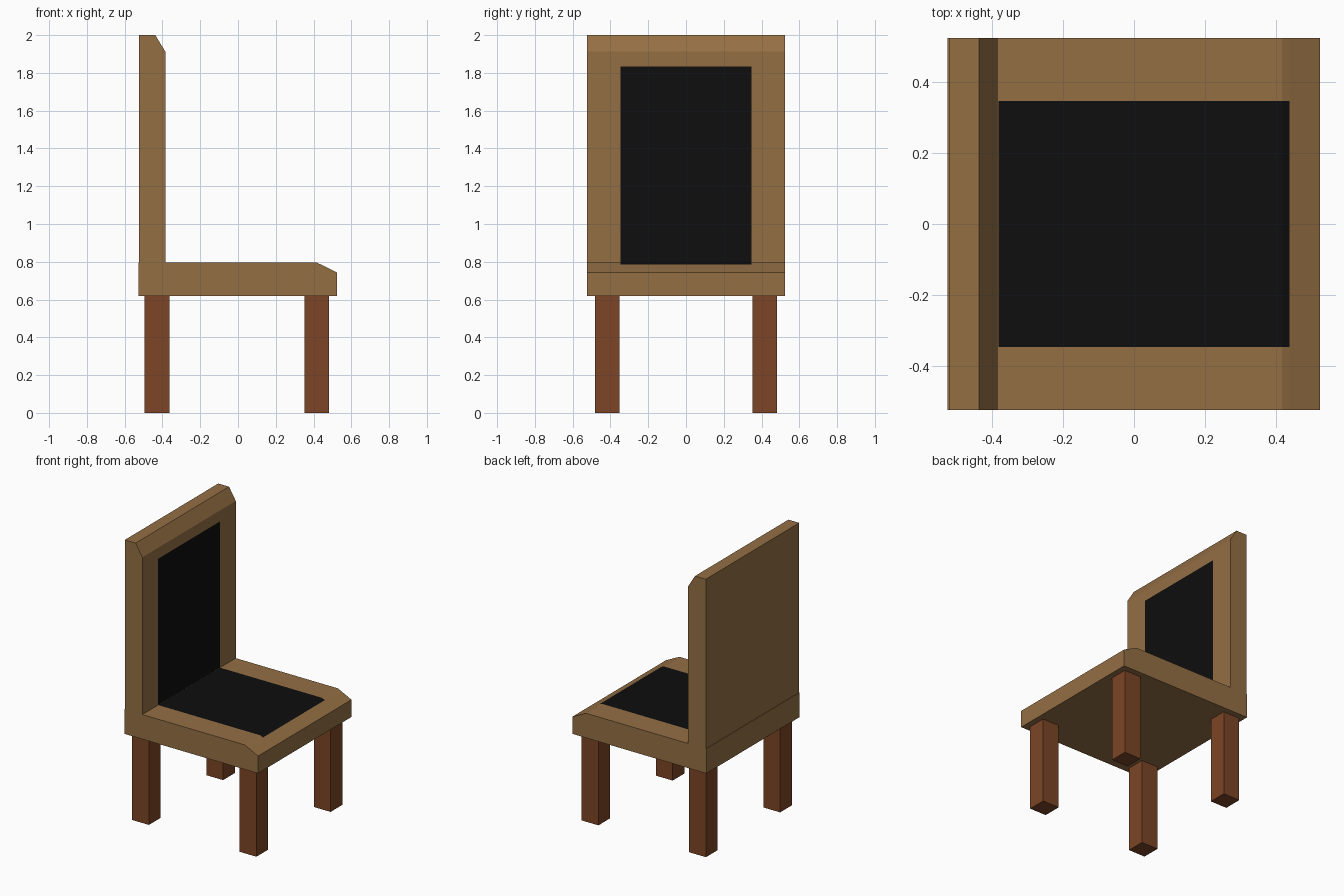
import bpy, bmesh

if "Cube" in bpy.data.objects:
    bpy.data.objects.remove(bpy.data.objects["Cube"])


def material(name, rgb):
    lin = [((c / 255 + 0.055) / 1.055) ** 2.4 if c > 10 else c / 255 / 12.92 for c in rgb]
    m = bpy.data.materials.new(name)
    m.diffuse_color = (*lin, 1)
    m.use_nodes = True
    m.node_tree.nodes["Principled BSDF"].inputs["Base Color"].default_value = m.diffuse_color
    return m


wood = material("light wood", (148, 111, 68))
pad = material("black upholstery", (14, 14, 14))
dark = material("dark wood", (124, 69, 38))

HALF = 0.525      # half width of seat and back
PAD = 0.348       # half width of the upholstered area


def link(name, bm, mats):
    bmesh.ops.recalc_face_normals(bm, faces=bm.faces)
    me = bpy.data.meshes.new(name)
    bm.to_mesh(me)
    bm.free()
    for m in mats:
        me.materials.append(m)
    ob = bpy.data.objects.new(name, me)
    bpy.context.collection.objects.link(ob)
    return ob


def panel(name, profile, padded):
    """Extrude an (x, z) profile along y in three strips; the listed
    profile edges are upholstered in the middle strip."""
    bm = bmesh.new()
    rings = [[bm.verts.new((x, y, z)) for x, z in profile]
             for y in (-HALF, -PAD, PAD, HALF)]
    n = len(profile)
    for s in range(3):
        a, b = rings[s], rings[s + 1]
        for i in range(n):
            j = (i + 1) % n
            f = bm.faces.new((a[i], a[j], b[j], b[i]))
            f.material_index = 1 if s == 1 and i in padded else 0
    bm.faces.new(rings[0])
    bm.faces.new(rings[3])
    return link(name, bm, (wood, pad))


# Seat: sloped front edge, upholstery runs slightly onto the slope
panel("seat", [(-0.527, 0.62), (0.525, 0.62), (0.525, 0.743), (0.44, 0.785),
               (0.418, 0.795), (-0.383, 0.795), (-0.527, 0.795)], (3, 4))

# Backrest: sloped top front edge
panel("backrest", [(-0.523, 0.795), (-0.385, 0.795), (-0.385, 1.835),
                   (-0.385, 1.913), (-0.438, 2.0), (-0.523, 2.0)], (1,))

# Four square legs
for end, x in (("front", 0.417), ("back", -0.429)):
    for side, y in (("right", 0.417), ("left", -0.417)):
        bm = bmesh.new()
        bmesh.ops.create_cube(bm, size=1)
        bmesh.ops.scale(bm, vec=(0.132, 0.132, 0.62), verts=bm.verts)
        bmesh.ops.translate(bm, vec=(x, y, 0.31), verts=bm.verts)
        link(f"{end}_{side}_leg", bm, (dark,))
